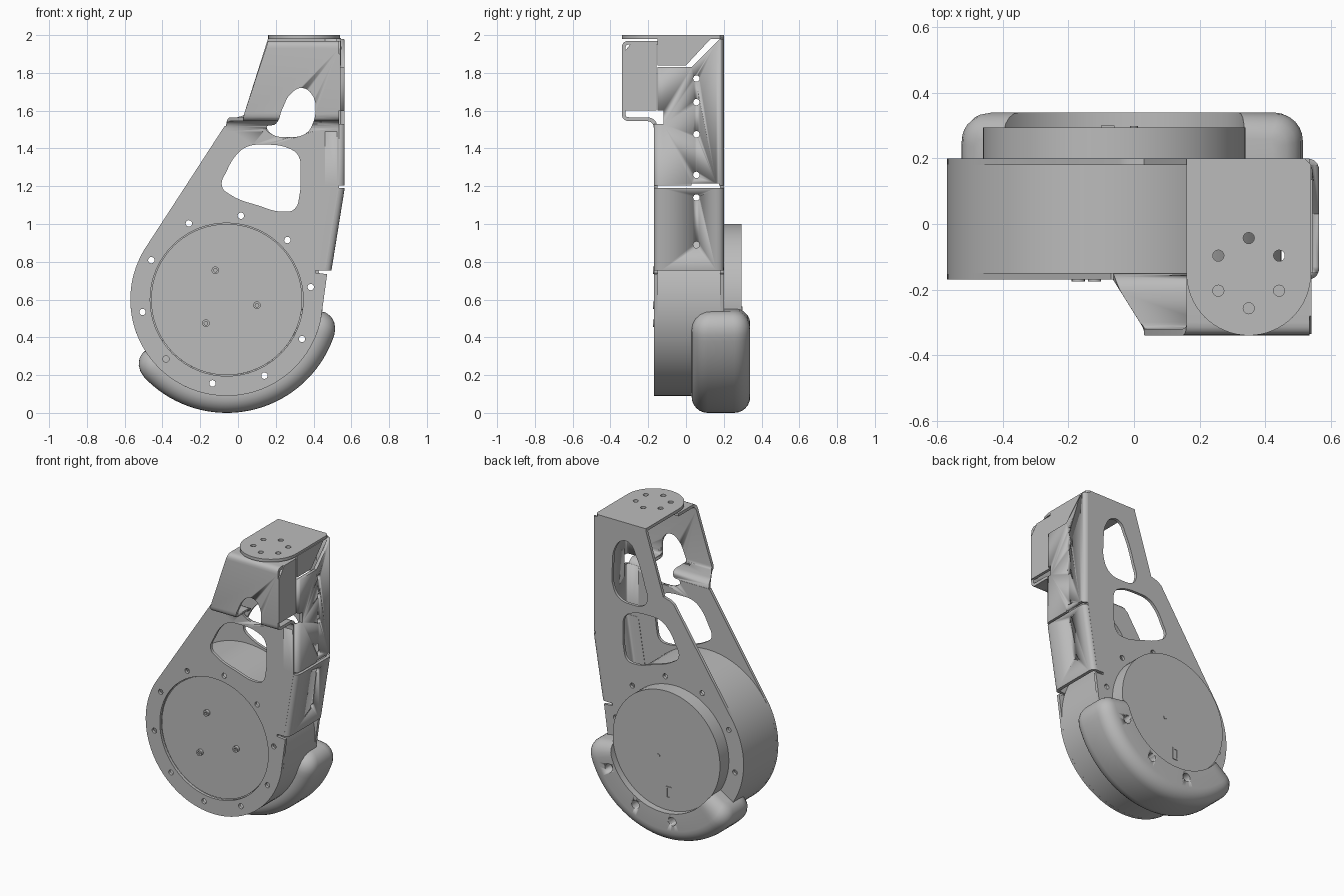
import bpy, bmesh, math
from mathutils import Matrix, Vector

if "Cube" in bpy.data.objects:
    bpy.data.objects.remove(bpy.data.objects["Cube"])

CX, CZ = -0.06, 0.60          # hub centre
grey = bpy.data.materials.new("metal_grey")
grey.diffuse_color = (0.5, 0.5, 0.5, 1)
grey.use_nodes = True
grey.node_tree.nodes["Principled BSDF"].inputs["Base Color"].default_value = grey.diffuse_color
AXES = {'X': Matrix.Rotation(math.pi/2, 4, 'Z') @ Matrix.Rotation(math.pi/2, 4, 'X'),
        'Y': Matrix.Rotation(math.pi/2, 4, 'X'), 'Z': Matrix.Identity(4)}


def finish(name, bm, angle=35):
    bmesh.ops.remove_doubles(bm, verts=bm.verts, dist=0.0002)
    bmesh.ops.recalc_face_normals(bm, faces=bm.faces)
    me = bpy.data.meshes.new(name)
    bm.to_mesh(me)
    bm.free()
    ob = bpy.data.objects.new(name, me)
    bpy.context.collection.objects.link(ob)
    me.materials.append(grey)
    bpy.ops.object.select_all(action='DESELECT')
    ob.select_set(True)
    bpy.context.view_layer.objects.active = ob
    bpy.ops.object.shade_smooth_by_angle(angle=math.radians(angle))
    return ob


def arc(cx, cy, r, a0, a1, n):
    return [(cx + r*math.cos(math.radians(a0 + (a1-a0)*i/n)),
             cy + r*math.sin(math.radians(a0 + (a1-a0)*i/n))) for i in range(n+1)]


def circle(cx, cy, r, n=16):
    return arc(cx, cy, r, 0, 360, n)[:-1]


def plate(name, loops, axis, lo, hi, smooth_loops=()):
    """Flat sheet from outlines (the later ones are holes), thick from lo to hi on axis."""
    cu = bpy.data.curves.new(name, 'CURVE')
    cu.dimensions, cu.fill_mode, cu.extrude, cu.resolution_u = '2D', 'BOTH', (hi-lo)/2, 6
    for pts in loops:
        s = cu.splines.new('POLY')
        s.points.add(len(pts)-1)
        for p, c in zip(s.points, pts):
            p.co = (c[0], c[1], 0, 1)
        s.use_cyclic_u = True
    for pts in smooth_loops:
        s = cu.splines.new('BEZIER')
        s.bezier_points.add(len(pts)-1)
        for p, c in zip(s.bezier_points, pts):
            p.co = (c[0], c[1], 0)
            p.handle_left_type = p.handle_right_type = 'AUTO'
        s.use_cyclic_u = True
    ob = bpy.data.objects.new(name + "_curve", cu)
    bpy.context.collection.objects.link(ob)
    bpy.context.view_layer.update()
    me = ob.evaluated_get(bpy.context.evaluated_depsgraph_get()).to_mesh()
    bm = bmesh.new()
    bm.from_mesh(me)
    bpy.data.objects.remove(ob)
    mid = (lo+hi)/2
    shift = {'X': (mid, 0, 0), 'Y': (0, mid, 0), 'Z': (0, 0, mid)}[axis]
    bm.transform(Matrix.Translation(shift) @ AXES[axis])
    return finish(name, bm)


def fillet(pts, r):
    out = [Vector(pts[0])]
    for a, b, c in zip(pts, pts[1:], pts[2:]):
        a, b, c = Vector(a), Vector(b), Vector(c)
        p, q = b + (a-b).normalized()*r, b + (c-b).normalized()*r
        out += [p*(1-t)**2 + b*2*t*(1-t) + q*t*t for t in (0, .2, .4, .6, .8, 1)]
    return out + [Vector(pts[-1])]


def ribbon(name, pts, t, place):
    """Bent sheet: path thickened to its left, spread over width by place(u, v, side)."""
    bm = bmesh.new()
    rings = []
    for i, p in enumerate(pts):
        d = (pts[min(i+1, len(pts)-1)] - pts[max(i-1, 0)]).normalized()
        q = p + Vector((-d.y, d.x))*t
        rings.append([bm.verts.new(place(p, p, 0)), bm.verts.new(place(p, p, 1)),
                      bm.verts.new(place(q, p, 1)), bm.verts.new(place(q, p, 0))])
    for a, b in zip(rings, rings[1:]):
        for k in range(4):
            bm.faces.new((a[k], a[(k+1) % 4], b[(k+1) % 4], b[k]))
    bm.faces.new(rings[0])
    bm.faces.new(rings[-1])
    return finish(name, bm)


def cut(targets, cutter):
    for ob in targets:
        m = ob.modifiers.new("cut", 'BOOLEAN')
        m.operation, m.solver, m.object = 'DIFFERENCE', 'EXACT', cutter
        bpy.context.view_layer.objects.active = ob
        bpy.ops.object.modifier_apply(modifier=m.name)
    bpy.data.objects.remove(cutter)


# shared outlines
hub_arc = arc(CX, CZ, 0.51, -12, -215, 64)
right_edge = [(0.535, 1.20), (0.465, 0.77), (0.41, 0.755), (0.41, 0.74), (0.472, 0.735)]
screws = [arc(CX, CZ, 0.45, 80.4 + 36*k, 0, 1)[0] for k in range(10)]
screw_holes = [circle(x, z, 0.017) for x, z in screws]
low_window = [(-.085, 1.2), (-.06, 1.28), (0, 1.375), (.05, 1.41), (.13, 1.42), (.27, 1.4), (.32, 1.36),
              (.33, 1.27), (.325, 1.15), (.3, 1.08), (.25, 1.065), (.1, 1.1), (-.04, 1.155)]
back_window = [(.15, 1.52), (.17, 1.62), (.235, 1.8), (.28, 1.87), (.34, 1.87), (.395, 1.8),
               (.41, 1.68), (.405, 1.55), (.36, 1.48), (.26, 1.46), (.18, 1.475)]
front_window = [(.15, 1.51), (.2, 1.53), (.235, 1.61), (.28, 1.69), (.34, 1.72), (.395, 1.68),
                (.41, 1.6), (.395, 1.53), (.36, 1.48), (.26, 1.46), (.18, 1.475)]

# side plates
front_plate = plate("front_plate", [hub_arc + [(-.07, 1.52), (.535, 1.52)] + right_edge,
                    circle(CX, CZ, 0.405, 64)] + screw_holes, 'Y', -0.17, -0.15, [low_window])
back_plate = plate("back_plate", [hub_arc + [(-.05, 1.54), (-.02, 1.56), (.03, 1.575), (.16, 1.985),
                   (.535, 1.985)] + right_edge] + screw_holes, 'Y', 0.18, 0.2, [low_window, back_window])


# stepped front cover: ledge, raised face and folded top
def cover_place(p, ref, side):
    y, z = ref
    if z < 1.575:
        x = -0.07 + 0.10*min(1, max(0, (-0.16 - y)/0.16))
    else:
        x = 0.03 + 0.13*(z - 1.575)/0.395
    return (0.535 if side else x, p.x, p.y)


cover = ribbon("stepped_front_cover", fillet([(-.15, 1.97), (-.34, 1.97), (-.34, 1.545), (-.17, 1.545),
               (-.17, 1.49)], 0.04), 0.02, cover_place)
cut([front_plate, cover], plate("window_cutter", [], 'Y', -0.5, 0.0, [front_window]))

# right wall, wrapped round both plates, upper and lower lengths
section = fillet([(.46, -.17), (.565, -.17), (.565, .2), (.46, .2)], 0.04)


def wall(name, z0, z1, lean):
    return ribbon(name, section, 0.022,
                  lambda p, ref, s: (p.x - (0 if s else lean), p.y, z1 if s else z0))


upper_wall = wall("upper_side_wall", 1.205, 1.98, 0)
lower_wall = wall("lower_side_wall", 0.755, 1.19, 0.07)
cut([upper_wall], plate("corner_cutter", [[(-.3, 1.53), (-.12, 1.53), (-.12, 1.6), (-.15, 1.6), (-.15, 1.83),
    (.03, 1.83), (.25, 2.05), (-.3, 2.05)]], 'X', 0.3, 0.8))
cut([upper_wall], plate("slit_cutter", [[(.03, 1.19), (.175, 1.19), (.175, 1.215), (.03, 1.215)]], 'X', 0.5, 0.8))
cut([upper_wall, lower_wall], plate("rivet_cutter",
    [circle(.055, z, 0.017) for z in (1.77, 1.645, 1.475, 1.26, 1.14, 0.89)], 'X', 0.4, 0.8))

# folded tabs at the top right corner
plate("cover_side_tab", [[(-.335, 1.6), (-.155, 1.6), (-.155, 1.97), (-.28, 1.97), (-.335, 1.9)]],
      'X', 0.522, 0.542)
plate("top_side_tab", [[(-.15, 1.84), (0, 1.84), (.135, 1.985), (-.15, 1.985)]], 'X', 0.522, 0.545)

# round-ended top mount with six bolt holes
bolts = [arc(.35, -.15, 0.107, 30 + 60*k, 0, 1)[0] for k in range(6)]
plate("top_mount", [[(.54, .18), (.52, .2), (.16, .2)] + arc(.35, -.15, 0.19, 180, 360, 32)]
      + [circle(x, y, 0.017) for x, y in bolts], 'Z', 1.98, 2.0)

# hub shell and motor
plate("hub_shell", [circle(CX, CZ, 0.51, 72), circle(CX, CZ, 0.485, 72)], 'Y', -0.152, 0.182)
plate("motor", [circle(CX, CZ, 0.40, 72)], 'Y', -0.155, 0.295)
for x, z in ((-.12, .755), (.1, .57), (-.17, .475)):
    plate("motor_screw", [circle(x, z, 0.02), circle(x, z, 0.01, 6)], 'Y', -0.175, -0.15)
plate("motor_pin", [circle(0, .55, 0.012)], 'Y', 0.29, 0.299)
plate("motor_socket", [[(-.1, .28), (-.06, .28), (-.06, .36), (-.1, .36)],
                       [(-.09, .29), (-.07, .29), (-.07, .35), (-.09, .35)]], 'Y', 0.29, 0.30)

# rounded bumper swept round the underside
bm = bmesh.new()
A0, A1, R, rings = 212, 353, 0.10, []
length = math.radians(A1 - A0)*0.5
ends = [R*(1 - math.cos(math.radians(a))) for a in (0, 18, 36, 54, 72, 90)]
steps = ends + [R + (length - 2*R)*i/36 for i in range(1, 36)] + [length - e for e in reversed(ends)]
for s in steps:
    e = min(s, length - s)
    inset = R - math.sqrt(max(0, R*R - max(0, R - e)**2))
    a = math.radians(A0) + s/0.5
    ro, y0, y1 = 0.60 - inset, 0.03 + inset, 0.34 - inset*0.8
    c = max(0.02, 0.085 - inset*0.6)
    sec = [(y0, 0.40)] + arc(y0 + c, ro - c, c, 180, 90, 6) + arc(y1 - c, ro - c, c, 90, 0, 6) + [(y1, 0.40)]
    rings.append([bm.verts.new((CX + r*math.cos(a), y, CZ + r*math.sin(a))) for y, r in sec])
n = len(rings[0])
for a, b in zip(rings, rings[1:]):
    for k in range(n):
        bm.faces.new((a[k], a[(k+1) % n], b[(k+1) % n], b[k]))
bm.faces.new(rings[0])
bm.faces.new(rings[-1])
bumper = finish("bumper", bm, 50)
low = [p for p in screws if p[1] < 0.42 and p != screws[4]]
cut([bumper], plate("bumper_hole_cutter", [circle(x, z, 0.017) for x, z in low], 'Y', -0.3, 0.5))
cut([bumper], plate("counterbore_cutter", [circle(x, z, 0.028) for x, z in low], 'Y', 0.27, 0.5))
